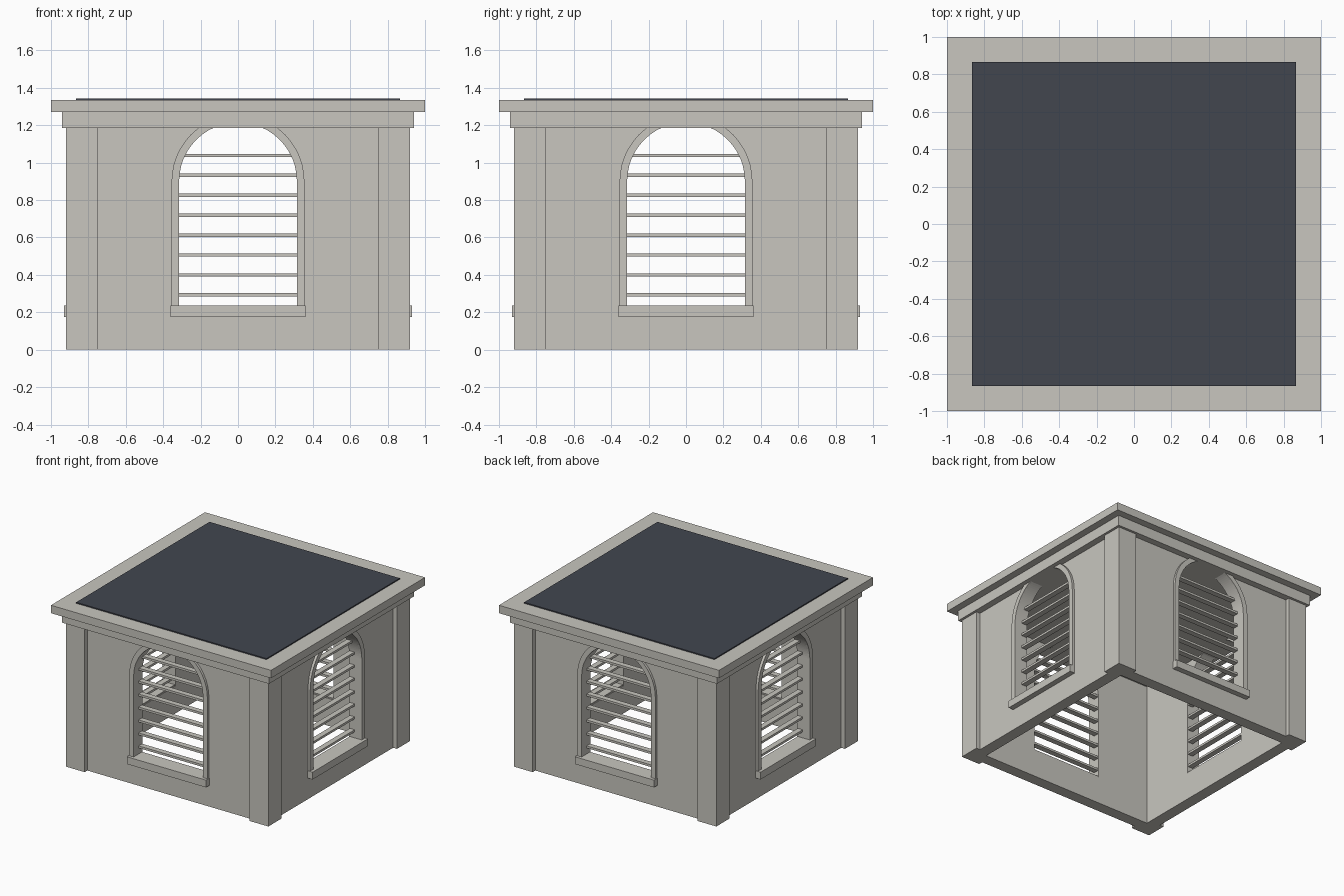
import bpy, bmesh, math
from mathutils import Matrix, Vector

cube = bpy.data.objects.get("Cube")
if cube:
    bpy.data.objects.remove(cube, do_unlink=True)


def make_material(name, color):
    mat = bpy.data.materials.new(name)
    mat.use_nodes = True
    mat.diffuse_color = color
    mat.node_tree.nodes["Principled BSDF"].inputs["Base Color"].default_value = color
    return mat


STONE = make_material("pale stone", (0.58, 0.565, 0.52, 1))
SLATE = make_material("dark slate", (0.054, 0.061, 0.078, 1))


def prism(name, outline, direction, mat=STONE, turn=0):
    """Extrude a flat 3D outline along a direction, then turn it by quarters."""
    bm = bmesh.new()
    face = bm.faces.new([bm.verts.new(p) for p in outline])
    ext = bmesh.ops.extrude_face_region(bm, geom=[face], use_keep_orig=True)
    moved = [v for v in ext["geom"] if isinstance(v, bmesh.types.BMVert)]
    bmesh.ops.translate(bm, verts=moved, vec=Vector(direction))
    bmesh.ops.recalc_face_normals(bm, faces=bm.faces)
    bmesh.ops.rotate(bm, verts=bm.verts, cent=(0, 0, 0),
                     matrix=Matrix.Rotation(turn * math.pi / 2, 3, "Z"))
    mesh = bpy.data.meshes.new(name)
    bm.to_mesh(mesh)
    bm.free()
    mesh.materials.append(mat)
    obj = bpy.data.objects.new(name, mesh)
    bpy.context.collection.objects.link(obj)
    return obj


def box(name, x0, x1, y0, y1, z0, z1, mat=STONE, turn=0):
    base = [(x0, y0, z0), (x1, y0, z0), (x1, y1, z0), (x0, y1, z0)]
    return prism(name, base, (0, 0, z1 - z0), mat, turn)


def arc(radius, top=None, steps=24):
    """Arch points from left to right, optionally split open at height top."""
    start = math.pi
    end = 0 if top is None else math.pi - math.asin((top - SPRING) / radius)
    return [(radius * math.cos(start + (end - start) * i / steps),
             SPRING + radius * math.sin(start + (end - start) * i / steps))
            for i in range(steps + 1)]


WALL, INNER, TOP = 0.885, 0.79, 1.19
SPRING, HALF, FRAME = 0.90, 0.315, 0.355
SILL_TOP = 0.235

# L-shaped profile for the corner posts
post = [(0.92, 0.92), (0.75, 0.92), (0.75, 0.80),
        (0.80, 0.80), (0.80, 0.75), (0.92, 0.75)]

sides = ["front", "left", "back", "right"]
for turn, side in enumerate(sides):
    # Wall with an arched opening that runs up into the cornice
    left = arc(HALF, TOP)
    right = [(-x, z) for x, z in left]
    outline = [(-WALL, 0), (INNER, 0), (INNER, TOP)]
    outline += right[::-1] + [(HALF, SILL_TOP - 0.01), (-HALF, SILL_TOP - 0.01)]
    outline += left + [(-WALL, TOP)]
    prism(side + "_wall", [(x, -WALL, z) for x, z in outline],
          (0, WALL - INNER, 0), turn=turn)

    # Raised arch moulding
    ring = [(-FRAME, 0.2)] + arc(FRAME) + [(FRAME, 0.2), (HALF, 0.2)]
    ring += arc(HALF)[::-1] + [(-HALF, 0.2)]
    prism(side + "_arch_frame", [(x, -0.905, z) for x, z in ring],
          (0, 0.02, 0), turn=turn)

    # Window sill
    box(side + "_sill", -0.36, 0.36, -0.93, -0.795, 0.175, SILL_TOP, turn=turn)

    # Louvre slats set into the jambs
    for i in range(8):
        z = 0.293 + i * 0.1065
        box(f"{side}_slat_{i + 1}", -0.32, 0.32, -0.84, -0.795,
            z - 0.009, z + 0.009, turn=turn)

    # Corner post
    prism(side + "_corner_post", [(x, y, 0) for x, y in post],
          (0, 0, TOP), turn=turn)

# Stepped cornice and roof panel
for name, half, z0, z1, mat in [("lower_cornice", 0.94, 1.185, 1.27, STONE),
                                ("upper_cornice", 1.0, 1.27, 1.335, STONE),
                                ("roof_panel", 0.865, 1.335, 1.344, SLATE)]:
    box(name, -half, half, -half, half, z0, z1, mat)
